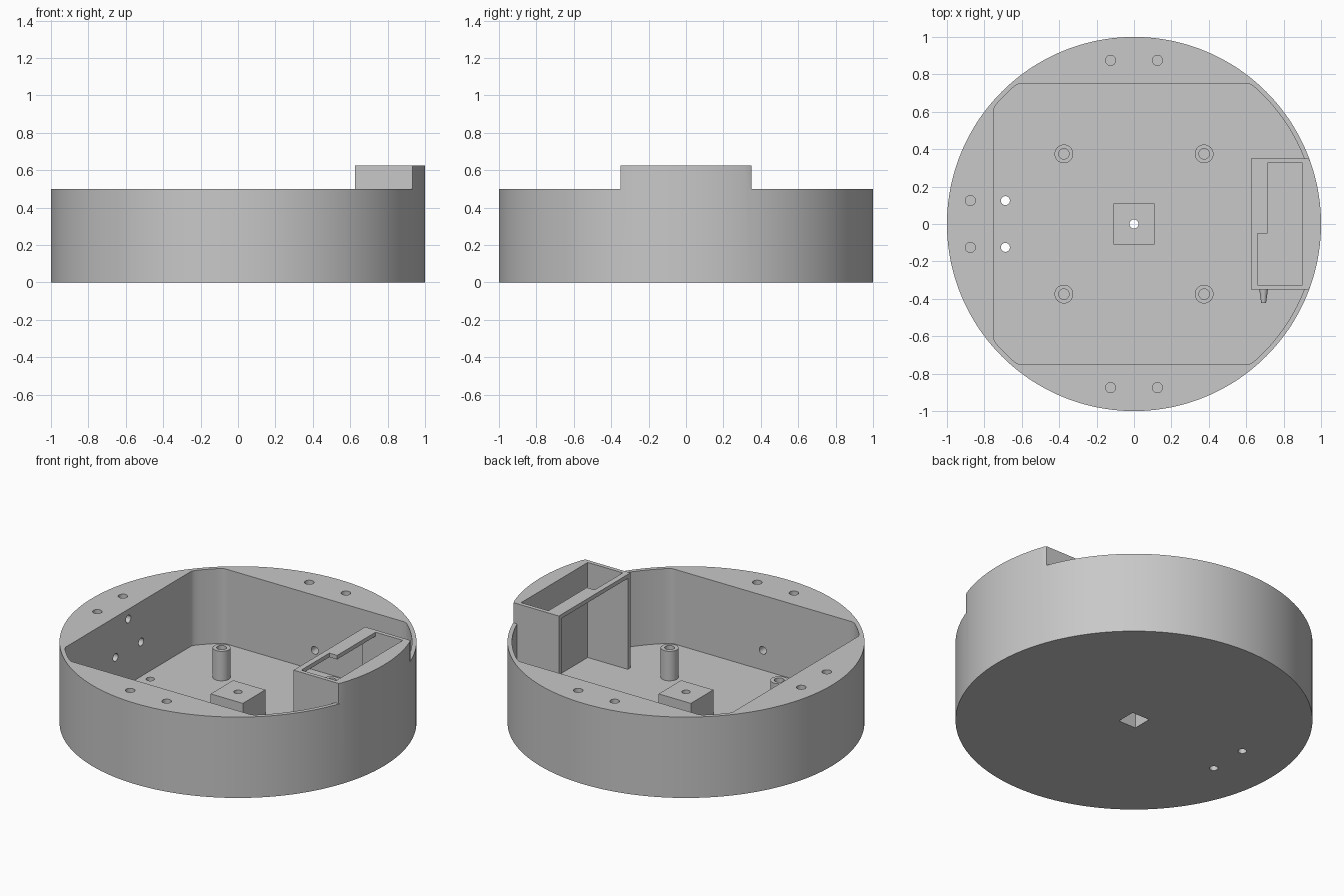
import bpy, bmesh
from math import cos, sin, pi, radians
from mathutils import Matrix

old = bpy.data.objects.get("Cube")
if old:
    bpy.data.objects.remove(old, do_unlink=True)

grey = bpy.data.materials.new("plain grey")
grey.use_nodes = True
colour = (0.58, 0.58, 0.58, 1)
grey.diffuse_color = colour
grey.node_tree.nodes["Principled BSDF"].inputs["Base Color"].default_value = colour

FLOOR, RIM, TOP = 0.0375, 0.5, 0.625


def finish(name, bm):
    bmesh.ops.recalc_face_normals(bm, faces=bm.faces)
    mesh = bpy.data.meshes.new(name)
    bm.to_mesh(mesh)
    bm.free()
    mesh.materials.append(grey)
    ob = bpy.data.objects.new(name, mesh)
    bpy.context.collection.objects.link(ob)
    return ob


def prism(name, outline, z0, z1):
    bm = bmesh.new()
    face = bm.faces.new([bm.verts.new((x, y, z0)) for x, y in outline])
    side = bmesh.ops.extrude_face_region(bm, geom=[face])
    for v in side["geom"]:
        if isinstance(v, bmesh.types.BMVert):
            v.co.z = z1
    return finish(name, bm)


def box(name, x0, x1, y0, y1, z0, z1):
    return prism(name, [(x0, y0), (x1, y0), (x1, y1), (x0, y1)], z0, z1)


def rod(name, at, r, depth, axis="Z", r2=None, sides=32):
    """Round bar centred on a point, running along an axis."""
    bm = bmesh.new()
    turn = {"Z": Matrix(), "X": Matrix.Rotation(pi / 2, 4, "Y"),
            "Y": Matrix.Rotation(pi / 2, 4, "X")}[axis]
    bmesh.ops.create_cone(bm, cap_ends=True, segments=sides, radius1=r,
                          radius2=r if r2 is None else r2, depth=depth,
                          matrix=Matrix.Translation(at) @ turn)
    return finish(name, bm)


def disc(r, xmin=-2, ymax=2, n=240):
    """Circle outline, trimmed flat at a left side and both y sides."""
    pts = []
    for i in range(n):
        a = 2 * pi * i / n
        p = (max(xmin, r * cos(a)), max(-ymax, min(ymax, r * sin(a))))
        if p not in pts:
            pts.append(p)
    return pts


def combine(ob, other, mode="DIFFERENCE", keep=False):
    mod = ob.modifiers.new("cut", "BOOLEAN")
    mod.operation, mod.solver, mod.object = mode, "EXACT", other
    bpy.context.view_layer.update()
    deps = bpy.context.evaluated_depsgraph_get()
    mesh = bpy.data.meshes.new_from_object(ob.evaluated_get(deps))
    ob.modifiers.clear()
    ob.data = mesh
    if not keep:
        bpy.data.objects.remove(other, do_unlink=True)


# Round tub with a flat-sided cavity
body = prism("round_body", disc(1), 0, RIM)
combine(body, prism("cavity", disc(0.975, -0.75, 0.75), FLOOR, 1))

# Raised housing at the side: hollow, open inwards, with a stepped slot in its lid
combine(body, prism("housing", disc(1, 0.625, 0.35), 0.02, TOP), "UNION")
combine(body, box("housing_hollow", 0.5, 0.9, -0.325, 0.325, FLOOR, 0.6))
slot = [(0.66, -0.325), (0.9, -0.325), (0.9, 0.325),
        (0.713, 0.325), (0.713, -0.05), (0.66, -0.05)]
combine(body, prism("lid_slot", slot, 0.55, 0.7))

# Screw holes in the rim, cable holes in the floor and walls
for s in (-0.125, 0.125):
    for x, y in ((s, 0.875), (s, -0.875), (-0.875, s)):
        combine(body, rod("rim_hole", (x, y, RIM), 0.027, 0.25))
    combine(body, rod("floor_hole", (-0.6875, s, 0), 0.024, 0.2))
    combine(body, rod("wall_hole", (-0.75, s, 0.25), 0.024, 0.2, "X"))
    combine(body, rod("side_hole", (0, s * 6, 0.16), 0.024, 0.2, "Y"))
combine(body, rod("upper_wall_hole", (-0.75, 0, 0.44), 0.024, 0.2, "X"))

# Centre block with a square pocket underneath and a small bore through its top
block = box("centre_block", -0.11, 0.11, -0.11, 0.11, 0.02, 0.19)
pocket = box("pocket", -0.06, 0.06, -0.06, 0.06, -0.1, 0.125)
combine(body, pocket, keep=True)
combine(block, pocket)
combine(block, rod("bore", (0, 0, 0.2), 0.024, 0.3))

# Four hollow standoffs
parts = [body, block]
for sx in (-1, 1):
    for sy in (-1, 1):
        x, y = 0.375 * sx, 0.375 * sy
        post = rod("standoff", (x, y, 0.12), 0.05, 0.2)
        combine(post, rod("post_bore", (x, y, 0.2), 0.028, 0.3))
        parts.append(post)

# Tapered peg on the side of the housing
parts.append(rod("peg", (0.693, -0.383, 0.2), 0.024, 0.08, "Y", 0.013, 16))
peg = parts[-1]
if max(v.co.y for v in peg.data.vertices if abs(v.co.z - 0.2) > 0.02) < -0.383:
    peg.data.transform(Matrix.Translation((0, -0.766, 0)) @ Matrix.Scale(-1, 4, (0, 1, 0)))
    peg.data.flip_normals()

# Smooth the round walls and keep the edges sharp
bpy.ops.object.select_all(action="DESELECT")
for ob in parts:
    ob.select_set(True)
bpy.context.view_layer.objects.active = body
bpy.ops.object.shade_smooth_by_angle(angle=radians(30))
